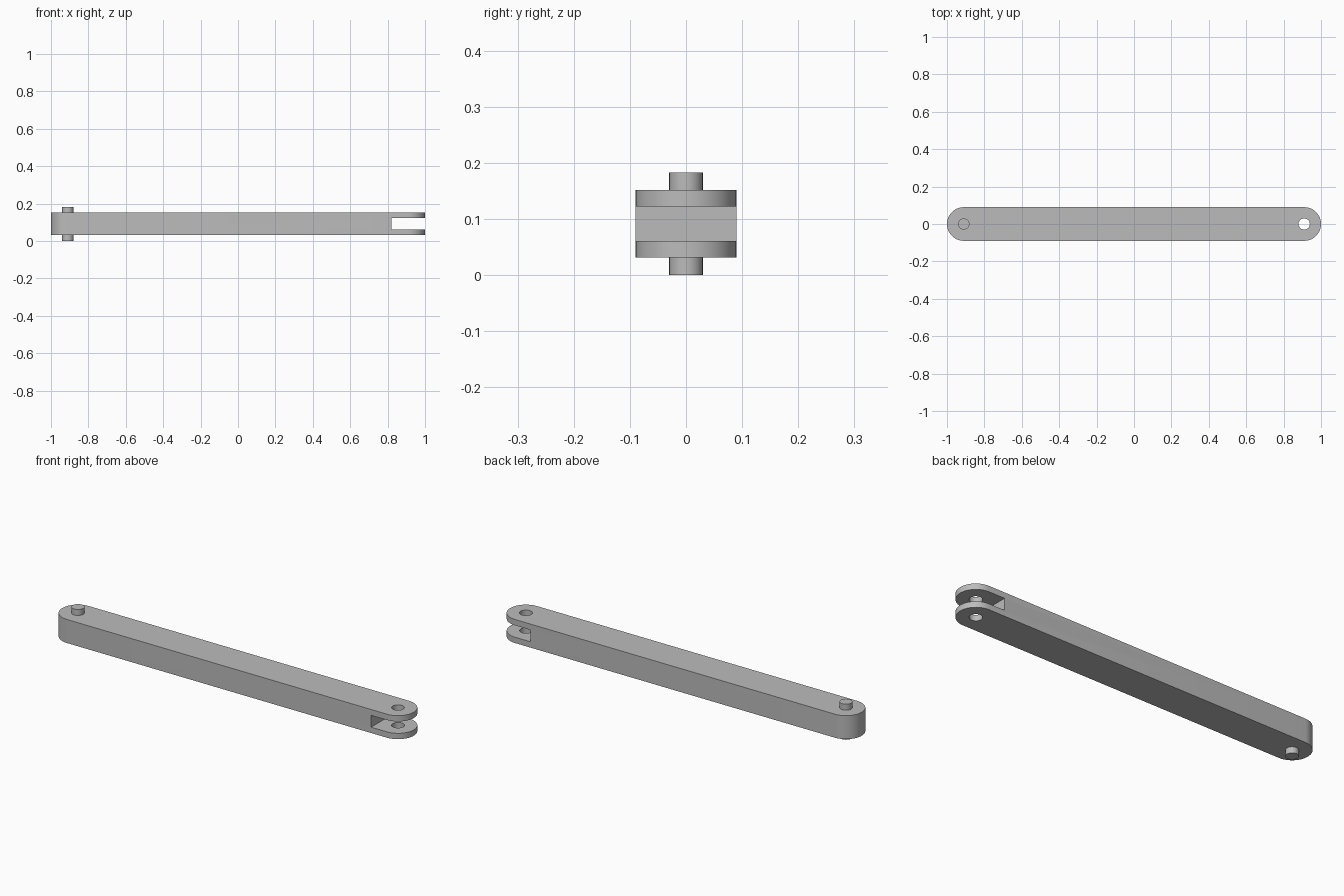
import bpy, bmesh, math

cube = bpy.data.objects.get("Cube")
if cube:
    bpy.data.objects.remove(cube, do_unlink=True)

# Main dimensions
END_X, RADIUS = 0.91, 0.09
BOTTOM, TOP = 0.031, 0.152
SLOT_BOTTOM, SLOT_TOP, SLOT_X = 0.061, 0.122, 0.82
PIN_RADIUS, PIN_TOP = 0.03, 0.183

grey = bpy.data.materials.new("plain grey")
grey.use_nodes = True
colour = (0.5, 0.5, 0.5, 1)
grey.diffuse_color = colour
grey.node_tree.nodes["Principled BSDF"].inputs["Base Color"].default_value = colour


def arc(cx, radius, start, end, steps):
    """Points along an arc centred on the x axis."""
    angles = [start + (end - start) * i / steps for i in range(steps + 1)]
    return [(cx + radius * math.cos(a), radius * math.sin(a)) for a in angles]


def prism(name, outline, low, high):
    """Extrude a closed outline from one height to another."""
    bm = bmesh.new()
    face = bm.faces.new([bm.verts.new((x, y, low)) for x, y in outline])
    raised = bmesh.ops.extrude_face_region(bm, geom=[face])["geom"]
    verts = [v for v in raised if isinstance(v, bmesh.types.BMVert)]
    bmesh.ops.translate(bm, verts=verts, vec=(0, 0, high - low))
    bmesh.ops.recalc_face_normals(bm, faces=bm.faces)
    mesh = bpy.data.meshes.new(name)
    bm.to_mesh(mesh)
    bm.free()
    mesh.materials.append(grey)
    obj = bpy.data.objects.new(name, mesh)
    bpy.context.collection.objects.link(obj)
    return obj


def circle(cx):
    return arc(cx, PIN_RADIUS, 0, 2 * math.pi, 32)[:-1]


def smooth(obj):
    bpy.ops.object.select_all(action="DESELECT")
    obj.select_set(True)
    bpy.context.view_layer.objects.active = obj
    bpy.ops.object.shade_smooth_by_angle(angle=math.radians(30))


def cut(target, cutter):
    """Subtract the cutter, then remove it."""
    cutter.hide_render = True
    mod = target.modifiers.new(cutter.name, "BOOLEAN")
    mod.operation, mod.solver, mod.object = "DIFFERENCE", "EXACT", cutter
    bpy.context.view_layer.objects.active = target
    bpy.ops.object.modifier_apply(modifier=mod.name)
    bpy.data.objects.remove(cutter, do_unlink=True)


# Bar with rounded ends
quarter = math.pi / 2
outline = arc(END_X, RADIUS, -quarter, quarter, 24)
outline += arc(-END_X, RADIUS, quarter, 3 * quarter, 24)
bar = prism("link_bar", outline, BOTTOM, TOP)

# Fork slot and pin hole at the left end
slot = [(SLOT_X, -0.2), (1.2, -0.2), (1.2, 0.2), (SLOT_X, 0.2)]
cut(bar, prism("slot_cutter", slot, SLOT_BOTTOM, SLOT_TOP))
cut(bar, prism("hole_cutter", circle(END_X), -0.1, 0.3))
smooth(bar)

# Pin studs above and below the right end
smooth(prism("upper_pin", circle(-END_X), TOP, PIN_TOP))
smooth(prism("lower_pin", circle(-END_X), 0, BOTTOM))
